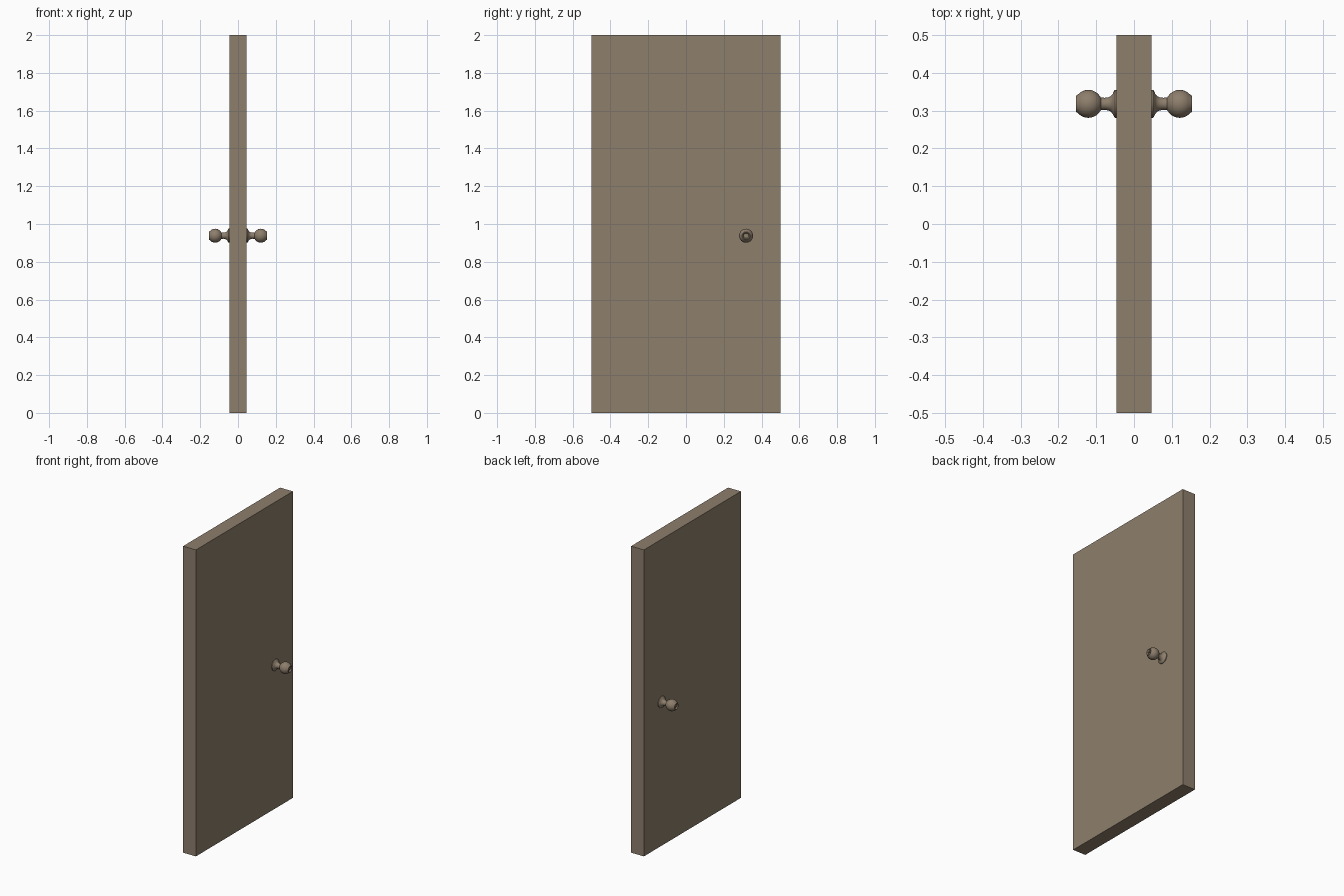
import bpy, bmesh, math
from mathutils import Matrix

if "Cube" in bpy.data.objects:
    bpy.data.objects.remove(bpy.data.objects["Cube"])

T, KY, KZ = 0.046, 0.318, 0.938   # slab half thickness, knob position

wood = bpy.data.materials.new("brown")
wood.diffuse_color = (0.27, 0.21, 0.15, 1)
wood.use_nodes = True
wood.node_tree.nodes["Principled BSDF"].inputs["Base Color"].default_value = wood.diffuse_color


def add_object(name, bm):
    mesh = bpy.data.meshes.new(name)
    bmesh.ops.recalc_face_normals(bm, faces=bm.faces)
    bm.to_mesh(mesh)
    bm.free()
    mesh.materials.append(wood)
    ob = bpy.data.objects.new(name, mesh)
    bpy.context.collection.objects.link(ob)
    return ob


def smooth(ob):
    bpy.ops.object.select_all(action='DESELECT')
    ob.select_set(True)
    bpy.context.view_layer.objects.active = ob
    bpy.ops.object.shade_smooth_by_angle(angle=math.radians(35))


# door slab
bm = bmesh.new()
bmesh.ops.create_cube(bm, size=1, matrix=Matrix.Translation((0, 0, 1)) @ Matrix.Diagonal((2 * T, 1, 2, 1)))
add_object("door_slab", bm)

# knob profile (distance from door centre, radius): rosette, neck, ball, recessed end
profile = [(T - 0.005, 0), (T - 0.005, 0.037), (0.050, 0.037), (0.053, 0.034),
           (0.056, 0.027), (0.061, 0.021), (0.068, 0.0175), (0.078, 0.016), (0.088, 0.017)]
for i in range(10):
    a = math.radians(150 - i * 12.2)
    profile.append((0.121 + 0.037 * math.cos(a), 0.037 * math.sin(a)))
profile += [(0.154, 0.021), (0.154, 0.018), (0.150, 0.015), (0.146, 0.013), (0.146, 0)]

for side, label in ((1, "right"), (-1, "left")):
    # turned knob
    bm = bmesh.new()
    vs = [bm.verts.new((side * x, KY, KZ + r)) for x, r in profile]
    es = [bm.edges.new(p) for p in zip(vs, vs[1:])]
    bmesh.ops.spin(bm, geom=vs + es, cent=(0, KY, KZ), axis=(1, 0, 0),
                   angle=2 * math.pi, steps=32)
    bmesh.ops.remove_doubles(bm, verts=bm.verts, dist=1e-5)
    smooth(add_object("knob_" + label, bm))
    # small lock bar inside the recess
    bm = bmesh.new()
    bmesh.ops.create_cube(bm, size=1, matrix=Matrix.Translation((side * 0.148, KY, KZ))
                          @ Matrix.Diagonal((0.008, 0.018, 0.006, 1)))
    add_object("lock_bar_" + label, bm)
